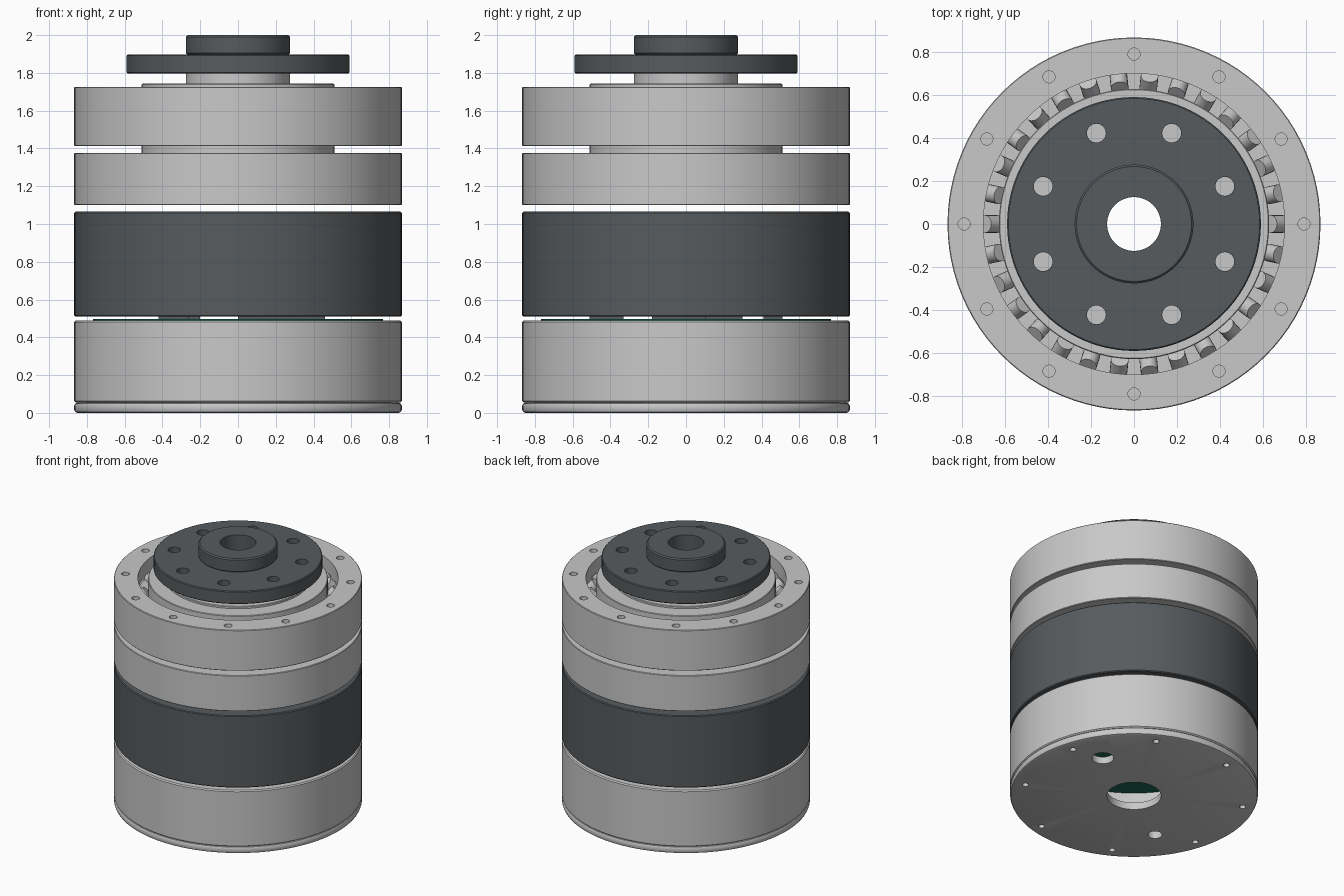
import bpy, bmesh, math
from mathutils import Matrix, Vector

if "Cube" in bpy.data.objects:
    bpy.data.objects.remove(bpy.data.objects["Cube"])

SEG = 96


def material(name, rgb):
    m = bpy.data.materials.new(name)
    m.diffuse_color = (*rgb, 1.0)
    m.use_nodes = True
    m.node_tree.nodes["Principled BSDF"].inputs["Base Color"].default_value = m.diffuse_color
    return m


LIGHT = material("light_metal", (0.58, 0.58, 0.585))
DARK = material("dark_metal", (0.095, 0.105, 0.112))
GREEN = material("board_green", (0.01, 0.13, 0.085))


def finish(bm, name, mat):
    bmesh.ops.recalc_face_normals(bm, faces=bm.faces)
    me = bpy.data.meshes.new(name)
    bm.to_mesh(me)
    bm.free()
    me.materials.append(mat)
    ob = bpy.data.objects.new(name, me)
    bpy.context.collection.objects.link(ob)
    return ob


def lathe(name, profile, mat, seg=SEG):
    """Revolve a closed (radius, height) outline around z."""
    bm = bmesh.new()
    rings = []
    for i in range(seg):
        a = 2 * math.pi * i / seg
        rings.append([bm.verts.new((r * math.cos(a), r * math.sin(a), z)) for r, z in profile])
    n = len(profile)
    for i in range(seg):
        p, q = rings[i], rings[(i + 1) % seg]
        for j in range(n):
            k = (j + 1) % n
            bm.faces.new((p[j], q[j], q[k], p[k]))
    return finish(bm, name, mat)


def tube(r_in, r_out, z0, z1, c=0.006):
    """Outline of a tube with chamfered outer edges."""
    return [(r_in, z0), (r_out - c, z0), (r_out, z0 + c),
            (r_out, z1 - c), (r_out - c, z1), (r_in, z1)]


def drill(ob, holes, z0, z1):
    """Cut vertical holes given as (ring radius, degrees, hole radius)."""
    bm = bmesh.new()
    for r, deg, hr in holes:
        a = math.radians(deg)
        bmesh.ops.create_cone(
            bm, cap_ends=True, segments=24, radius1=hr, radius2=hr, depth=z1 - z0,
            matrix=Matrix.Translation((r * math.cos(a), r * math.sin(a), (z0 + z1) / 2)))
    cutter = finish(bm, "hole_cutter", ob.data.materials[0])
    cutter.hide_render = True
    mod = ob.modifiers.new("holes", 'BOOLEAN')
    mod.operation = 'DIFFERENCE'
    mod.solver = 'EXACT'
    mod.object = cutter
    bpy.context.view_layer.update()
    dg = bpy.context.evaluated_depsgraph_get()
    ob.data = bpy.data.meshes.new_from_object(ob.evaluated_get(dg))
    ob.modifiers.clear()
    bpy.data.objects.remove(cutter)


# Bottom cover with rounded rim, centre hole, cable holes and screw holes
cover = lathe("bottom_cover", [(0.19, 0.0), (0.85, 0.0), (0.862, 0.005), (0.867, 0.016),
                               (0.867, 0.040), (0.862, 0.050), (0.85, 0.054), (0.19, 0.054)], LIGHT)
drill(cover, [(0.775, 16.5 + 45 * k, 0.022) for k in range(8)]
      + [(0.57, 27.5, 0.077), (0.565, 215, 0.05)], -0.1, 0.15)

# Hollow electronics housing
lathe("electronics_housing", tube(0.775, 0.867, 0.054, 0.488, 0.008), LIGHT)

# Circuit board and the dark parts on it
lathe("circuit_board", tube(0.13, 0.768, 0.465, 0.497, 0.0), GREEN)
bm = bmesh.new()
for x, y, sx, sy in [(-0.34, -0.47, 0.16, 0.07), (0.23, -0.42, 0.46, 0.18),
                     (-0.3, 0.46, 0.2, 0.1), (0.3, 0.2, 0.3, 0.2), (-0.35, 0.0, 0.14, 0.36)]:
    bmesh.ops.create_cube(bm, size=1, matrix=Matrix.Translation((x, y, 0.503))
                          @ Matrix.Diagonal((sx, sy, 0.014, 1)))
finish(bm, "board_parts", DARK)

# Motor body
lathe("motor_body", tube(0.14, 0.867, 0.51, 1.065), DARK)

# Lower gear ring
lathe("lower_gear_ring", tube(0.14, 0.867, 1.10, 1.376, 0.004), LIGHT)

# Inner hub joining both gear rings
lathe("inner_hub", tube(0.13, 0.51, 1.37, 1.743, 0.004), LIGHT)

# Outer bearing ring with closed floor, deep roller gap and blind screw holes
outer = lathe("outer_bearing_ring", [(0.50, 1.412), (0.863, 1.412), (0.867, 1.416),
                                     (0.867, 1.722), (0.863, 1.726), (0.70, 1.726),
                                     (0.70, 1.47), (0.50, 1.47)], LIGHT)
drill(outer, [(0.79, 30 * k, 0.028) for k in range(12)], 1.62, 1.80)

# Inner bearing ring
lathe("inner_bearing_ring", tube(0.50, 0.628, 1.46, 1.726, 0.004), LIGHT)

# Tilted bearing rollers
bm = bmesh.new()
for k in range(30):
    m = (Matrix.Rotation(math.radians(12 * k), 4, 'Z')
         @ Matrix.Translation(Vector((0.664, 0, 1.60)))
         @ Matrix.Rotation(math.radians(45 if k % 2 else -45), 4, 'Y'))
    bmesh.ops.create_cone(bm, cap_ends=True, segments=20, radius1=0.041,
                          radius2=0.041, depth=0.08, matrix=m)
finish(bm, "bearing_rollers", LIGHT)

# Output shaft neck, flange and boss
lathe("shaft_neck", tube(0.125, 0.275, 1.735, 1.80, 0.0), LIGHT)
flange = lathe("output_flange", tube(0.125, 0.59, 1.797, 1.897, 0.006), DARK)
drill(flange, [(0.457, 22.5 + 45 * k, 0.044) for k in range(8)], 1.75, 1.95)
lathe("output_boss", tube(0.125, 0.276, 1.895, 2.0, 0.009), DARK)

# Smooth round walls, crisp edges
for ob in bpy.context.scene.objects:
    ob.select_set(True)
    bpy.context.view_layer.objects.active = ob
bpy.ops.object.shade_smooth_by_angle(angle=math.radians(30))
